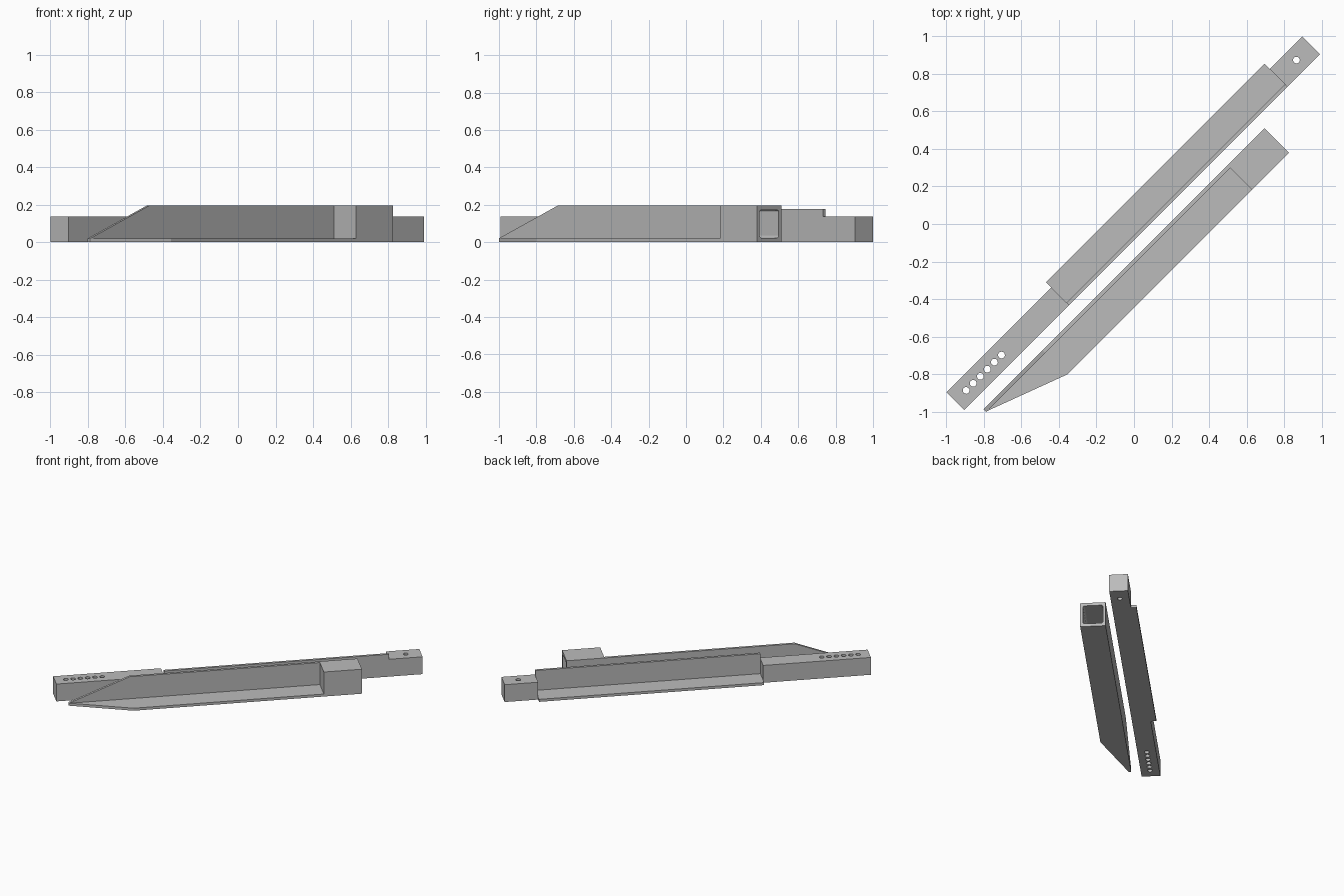
import bpy, bmesh, math

if "Cube" in bpy.data.objects:
    bpy.data.objects.remove(bpy.data.objects["Cube"])

# one grey for everything
grey = bpy.data.materials.new("plain grey")
grey.diffuse_color = (0.5, 0.5, 0.5, 1)
grey.use_nodes = True
grey.node_tree.nodes["Principled BSDF"].inputs["Base Color"].default_value = grey.diffuse_color
TURN = math.radians(45)      # both members lie diagonally
T = 0.02                     # plate thickness


def prism(name, outline, lo, hi, axis="z"):
    """Extrude an outline in (u, v) along z, or in (u, z) along v."""
    bm = bmesh.new()
    place = (lambda a, b, h: (a, b, h)) if axis == "z" else (lambda a, b, h: (a, h, b))
    face = bm.faces.new([bm.verts.new(place(a, b, lo)) for a, b in outline])
    shift = (0, 0, hi - lo) if axis == "z" else (0, hi - lo, 0)
    ext = bmesh.ops.extrude_face_region(bm, geom=[face])
    bmesh.ops.translate(bm, vec=shift,
                        verts=[g for g in ext["geom"] if isinstance(g, bmesh.types.BMVert)])
    bmesh.ops.recalc_face_normals(bm, faces=bm.faces)
    mesh = bpy.data.meshes.new(name)
    bm.to_mesh(mesh)
    bm.free()
    mesh.materials.append(grey)
    ob = bpy.data.objects.new(name, mesh)
    ob.rotation_euler.z = TURN
    bpy.context.collection.objects.link(ob)
    return ob


def rect(a0, a1, b0, b1):
    return [(a0, b0), (a1, b0), (a1, b1), (a0, b1)]


def cut(target, cutter):
    cutter.hide_render = True
    cutter.hide_viewport = True
    cutter.display_type = "WIRE"
    mod = target.modifiers.new("cut", "BOOLEAN")
    mod.operation = "DIFFERENCE"
    mod.solver = "EXACT"
    mod.object = cutter


def drill(target, u, v, r=0.018, n=24):
    ring = [(u + r * math.cos(2 * math.pi * i / n), v + r * math.sin(2 * math.pi * i / n))
            for i in range(n)]
    cut(target, prism("hole_cutter", ring, -0.1, 0.3))


# --- drilled bar: solid ends joined by an angle section ---
END, V0, V1, MID = 1.341, -0.062, 0.073, 0.0055
A0, A1 = -0.552, 1.096
long_end = prism("long_drilled_end", rect(-END, A0, V0, V1), 0, 0.138)
for i in range(6):
    drill(long_end, -1.26 + i * 0.0533, MID)
short_end = prism("short_drilled_end", rect(A1, END, V0, V1), 0, 0.138)
drill(short_end, 1.23, MID)
angle = [(V0, 0), (0.113, 0), (0.113, T), (V0 + T, T), (V0 + T, 0.178), (V0, 0.178)]
section = prism("bar_angle_section", rect(A0, A1, 0, 1), 0, 1)
bpy.data.objects.remove(section)
prism("bar_angle_floor", rect(A0, A1, V0, 0.113), 0, T)
prism("bar_angle_wall", rect(A0, A1, T, 0.178), V0, V0 + T, "v")

# --- pointed angle ending in a square socket ---
P0, P1, TIP, BEND = -0.315, -0.131, -1.265, -0.82
S0, S1, TOP = 0.573, 0.852, 0.195
prism("pointed_floor", [(TIP, P1), (TIP, P1 - 0.018), (BEND, P0), (S0, P0), (S0, P1)], 0, T)
prism("pointed_wall", [(TIP, T), (S0, T), (S0, TOP), (BEND, TOP)], P1 - T, P1, "v")
socket = prism("socket", rect(S0, S1, P0, P1), 0, TOP)

# rounded blind opening in the socket end
cavity = prism("socket_cutter", rect(S0 + T, S1 + 0.1, T + 0.003, TOP - T - 0.003),
               P0 + T, P1 - T, "v")
bm = bmesh.new()
bm.from_mesh(cavity.data)
edges = [e for e in bm.edges if abs(e.verts[0].co.x - e.verts[1].co.x) > 0.1]
bmesh.ops.bevel(bm, geom=edges, offset=0.012, segments=3, profile=0.5, affect="EDGES")
bm.to_mesh(cavity.data)
bm.free()
cut(socket, cavity)
